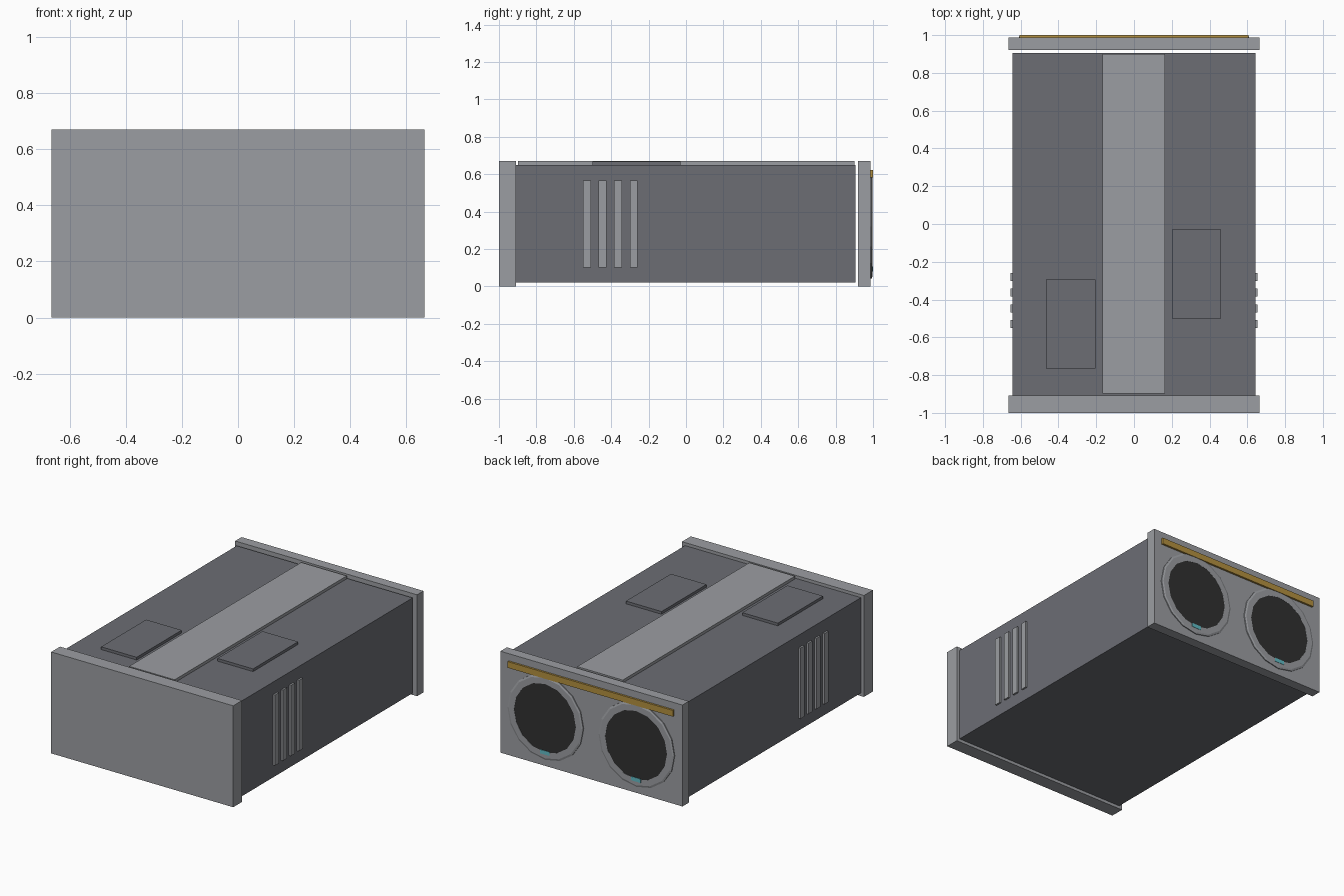
import bpy, bmesh
from math import sin, cos, pi

if "Cube" in bpy.data.objects:
    bpy.data.objects.remove(bpy.data.objects["Cube"])


def material(name, rgb):
    m = bpy.data.materials.new(name)
    m.diffuse_color = (*rgb, 1)
    m.use_nodes = True
    m.node_tree.nodes["Principled BSDF"].inputs["Base Color"].default_value = m.diffuse_color
    return m


SHELL = material("shell_dark_grey", (0.15, 0.155, 0.175))
PLATE = material("plate_grey", (0.33, 0.34, 0.36))
DARK = material("nozzle_black", (0.03, 0.03, 0.03))
GOLD = material("gold", (0.45, 0.28, 0.05))
TEAL = material("teal", (0.12, 0.5, 0.56))


def finish(name, bm, mat):
    bmesh.ops.recalc_face_normals(bm, faces=bm.faces)
    me = bpy.data.meshes.new(name)
    bm.to_mesh(me)
    bm.free()
    me.materials.append(mat)
    ob = bpy.data.objects.new(name, me)
    bpy.context.collection.objects.link(ob)
    return ob


def box(name, x, y, z, mat):
    bm = bmesh.new()
    bmesh.ops.create_cube(bm, size=1)
    for v in bm.verts:
        for i, (a, b) in enumerate((x, y, z)):
            v.co[i] = a if v.co[i] < 0 else b
    return finish(name, bm, mat)


def lathe(name, cx, cz, profile, mat, n=16, closed=True):
    """Revolve (radius, y) points around an axis parallel to y."""
    bm = bmesh.new()
    loops = [[bm.verts.new((cx + r * cos(2 * pi * k / n), y, cz + r * sin(2 * pi * k / n)))
              for k in range(n)] for r, y in profile]
    pairs = list(zip(loops, loops[1:]))
    if closed:
        pairs.append((loops[-1], loops[0]))
    else:
        bm.faces.new(loops[0])
        bm.faces.new(loops[-1])
    for a, b in pairs:
        for k in range(n):
            j = (k + 1) % n
            bm.faces.new((a[k], a[j], b[j], b[k]))
    return finish(name, bm, mat)


# Main shell and end plates (narrow gap before the rear plate)
box("main_body", (-0.643, 0.643), (-0.91, 0.905), (0.02, 0.65), SHELL)
box("front_plate", (-0.665, 0.665), (-1, -0.908), (0, 0.67), PLATE)
box("rear_plate", (-0.665, 0.665), (0.92, 0.987), (0, 0.67), PLATE)

# Raised strip and panels on the top
box("top_strip", (-0.168, 0.165), (-0.897, 0.9), (0.64, 0.669), PLATE)
box("top_panel_left", (-0.465, -0.205), (-0.765, -0.295), (0.64, 0.668), SHELL)
box("top_panel_right", (0.2, 0.46), (-0.5, -0.03), (0.64, 0.668), SHELL)

# Side vents
for side, s in (("left", -1), ("right", 1)):
    for i in range(4):
        y = -0.53 + i * 0.0835
        xs = sorted((s * 0.63, s * 0.655))
        box(f"vent_{side}_{i + 1}", xs, (y - 0.021, y + 0.021), (0.1, 0.567), PLATE)

# Twin round outlets on the rear plate
for side, cx in (("left", -0.333), ("right", 0.333)):
    lathe(f"outlet_ring_{side}", cx, 0.32,
          [(0.277, 0.98), (0.277, 0.993), (0.265, 0.997), (0.226, 0.997), (0.226, 0.98)], PLATE)
    lathe(f"outlet_disc_{side}", cx, 0.32, [(0.23, 0.98), (0.23, 0.996)], DARK, closed=False)
    box(f"outlet_light_{side}", (cx - 0.035, cx + 0.035), (0.985, 0.999), (0.08, 0.105), TEAL)

# Rear trim bar
box("rear_trim_bar", (-0.605, 0.605), (0.98, 1.0), (0.582, 0.623), GOLD)
